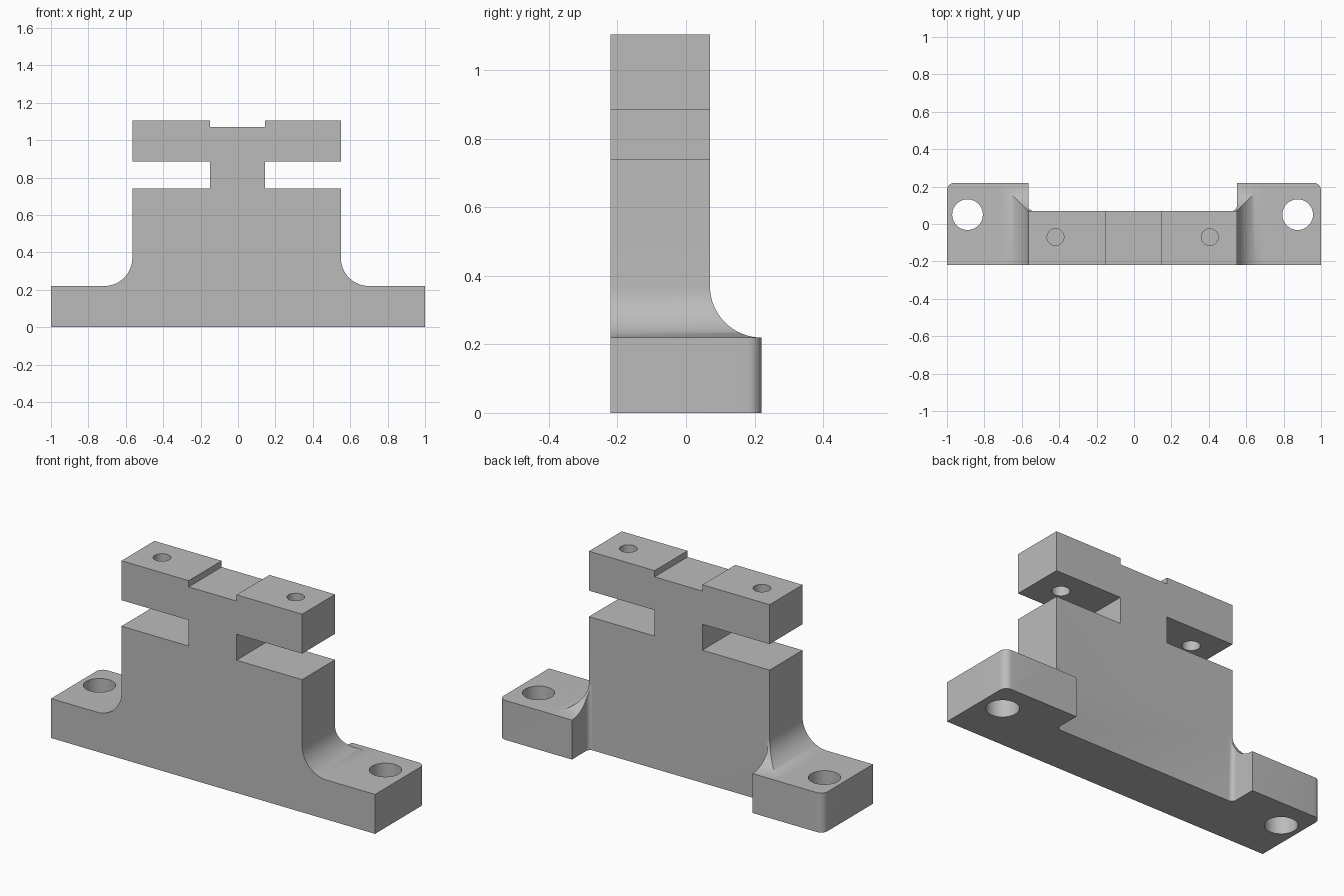
import bpy, bmesh
from math import sin, cos, pi, radians
from mathutils import Vector

cube = bpy.data.objects.get("Cube")
if cube:
    bpy.data.objects.remove(cube, do_unlink=True)

grey = bpy.data.materials.new("machined_grey")
grey.use_nodes = True
grey.diffuse_color = (0.5, 0.5, 0.5, 1)
grey.node_tree.nodes["Principled BSDF"].inputs["Base Color"].default_value = (0.5, 0.5, 0.5, 1)


def arc(cx, cy, r, start, end, steps=16):
    """Points on a circular arc, angles in degrees."""
    angles = [radians(start + (end - start) * i / steps) for i in range(steps + 1)]
    return [(cx + r * cos(a), cy + r * sin(a)) for a in angles]


def extrude(name, outline, axis, low, high):
    """Solid made by sweeping a 2D outline along one axis."""
    place = {"x": lambda a, b: (low, a, b),
             "y": lambda a, b: (a, low, b),
             "z": lambda a, b: (a, b, low)}[axis]
    bm = bmesh.new()
    face = bm.faces.new([bm.verts.new(place(*p)) for p in outline])
    swept = bmesh.ops.extrude_face_region(bm, geom=[face])["geom"]
    shift = Vector([high - low if axis == k else 0 for k in "xyz"])
    bmesh.ops.translate(bm, vec=shift, verts=[v for v in swept if isinstance(v, bmesh.types.BMVert)])
    bmesh.ops.recalc_face_normals(bm, faces=bm.faces)
    mesh = bpy.data.meshes.new(name)
    bm.to_mesh(mesh)
    bm.free()
    obj = bpy.data.objects.new(name, mesh)
    bpy.context.collection.objects.link(obj)
    mesh.materials.append(grey)
    return obj


def combine(target, tool, operation):
    """Apply a boolean and discard its tool."""
    tool.hide_render = True
    mod = target.modifiers.new("shape", "BOOLEAN")
    mod.operation = operation
    mod.solver = "EXACT"
    mod.object = tool
    bpy.context.view_layer.objects.active = target
    bpy.ops.object.modifier_apply(modifier=mod.name)
    bpy.data.objects.remove(tool, do_unlink=True)


# Main dimensions
left, right = 0.55, -0.565          # body sides
front, body_back, foot_back = -0.22, 0.07, 0.22
foot_top, top = 0.22, 1.105
fillet, corner, inner = 0.15, 0.04, 0.025
neck_l, neck_r = 0.145, -0.15
slot_low, slot_high, notch = 0.74, 0.885, 1.07
bend = foot_top + fillet

# Front outline: feet, filleted body, side slots and top notch
front_outline = (
    [(-1, 0), (1, 0), (1, foot_top)]
    + arc(left + fillet, bend, fillet, 270, 180)
    + [(left, slot_low), (neck_l, slot_low), (neck_l, slot_high), (left, slot_high),
       (left, top), (neck_l, top), (neck_l, notch), (neck_r, notch), (neck_r, top),
       (right, top), (right, slot_high), (neck_r, slot_high), (neck_r, slot_low),
       (right, slot_low)]
    + arc(right - fillet, bend, fillet, 0, -90)
    + [(-1, foot_top)])

# Side outline: feet curve up into the back of the body
side_outline = (
    [(front, 0), (foot_back, 0)]
    + arc(body_back + fillet, bend, fillet, 270, 180)
    + [(body_back, top + 0.1), (front, top + 0.1)])
side_outline = [(y, -0.1 if z == 0 else z) for y, z in side_outline]

# Plan outline: rounded outer corners and the open space between the feet
plan_outline = (
    [(-1.1, front - 0.1), (1.1, front - 0.1), (1.1, 0), (1, 0)]
    + arc(1 - corner, foot_back - corner, corner, 0, 90, 8)
    + [(left, foot_back)]
    + arc(left - inner, body_back + inner, inner, 0, -90, 6)
    + arc(right + inner, body_back + inner, inner, 270, 180, 6)
    + [(right, foot_back)]
    + arc(-1 + corner, foot_back - corner, corner, 90, 180, 8)
    + [(-1, 0), (-1.1, 0)])

bracket = extrude("bracket_body", front_outline, "y", -0.3, 0.3)
combine(bracket, extrude("side_shape", side_outline, "x", -1.2, 1.2), "INTERSECT")
combine(bracket, extrude("plan_shape", plan_outline, "z", -0.2, 1.3), "INTERSECT")

# Mounting holes through the feet, small holes through the upper arms
for x, y, r, low, high in [(-0.89, 0.05, 0.082, -0.1, 0.3), (0.875, 0.05, 0.082, -0.1, 0.3),
                           (-0.42, -0.07, 0.045, 0.8, 1.2), (0.405, -0.07, 0.045, 0.8, 1.2)]:
    circle = arc(x, y, r, 0, 360, 40)[:-1]
    combine(bracket, extrude("hole_cutter", circle, "z", low, high), "DIFFERENCE")

bpy.ops.object.select_all(action="DESELECT")
bracket.select_set(True)
bpy.context.view_layer.objects.active = bracket
bpy.ops.object.shade_smooth_by_angle(angle=radians(30))
